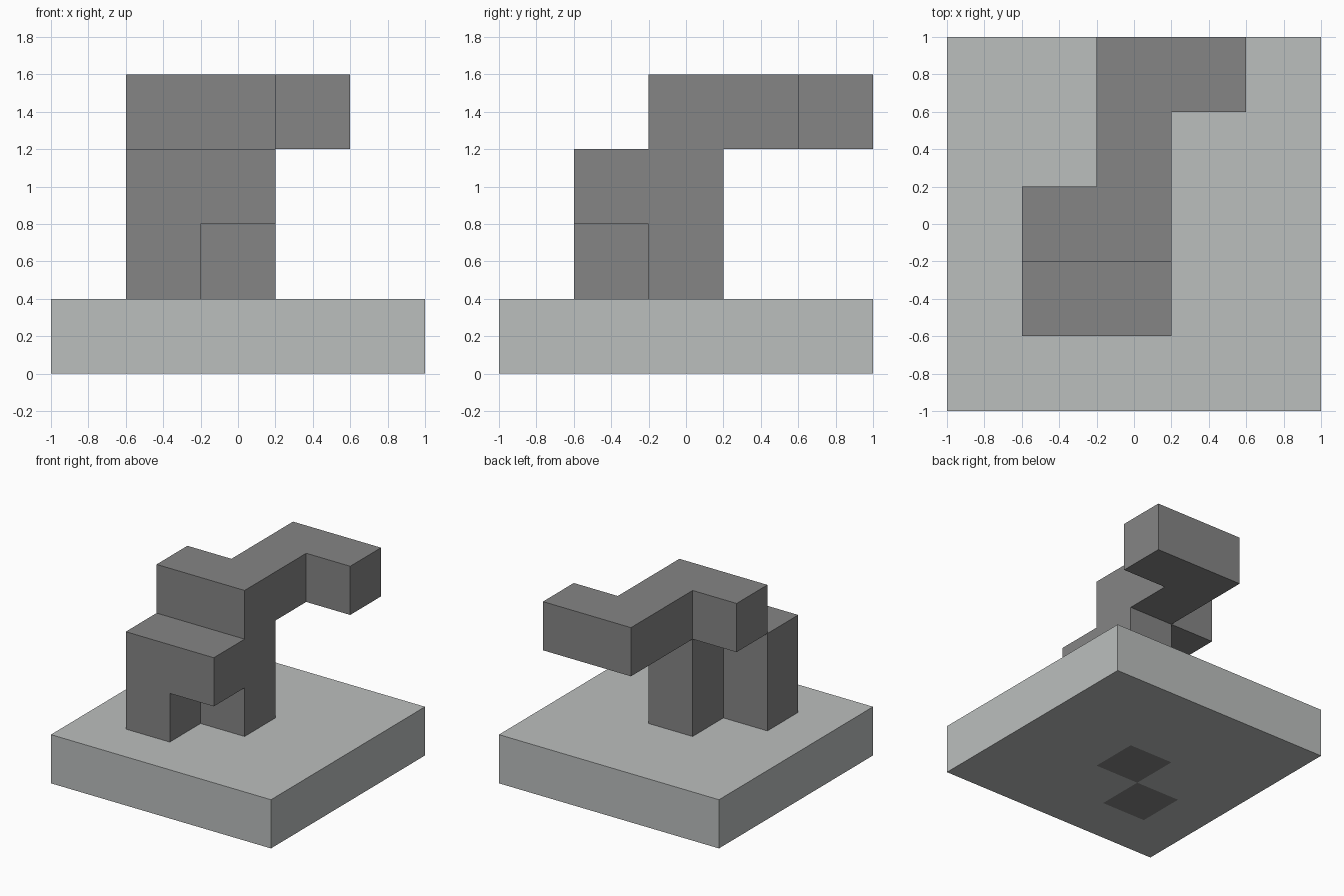
import bpy, bmesh
from mathutils import Vector

cube = bpy.data.objects.get("Cube")
if cube:
    bpy.data.objects.remove(cube, do_unlink=True)

UNIT = 0.4  # edge of one building block


def make_material(name, rgb):
    mat = bpy.data.materials.new(name)
    mat.use_nodes = True
    colour = (*rgb, 1.0)
    mat.diffuse_color = colour
    mat.node_tree.nodes["Principled BSDF"].inputs["Base Color"].default_value = colour
    return mat


def build_blocks(name, cells, solid, mat, merge_flat):
    """Outer shell of a group of unit blocks; faces against other blocks are left out."""
    bm = bmesh.new()
    for cell in sorted(cells):
        centre = Vector((cell[0], cell[1], cell[2] + 0.5)) * UNIT
        for axis in range(3):
            for side in (-1, 1):
                beside = list(cell)
                beside[axis] += side
                if tuple(beside) in solid:
                    continue
                corners = []
                for a, b in ((-1, -1), (1, -1), (1, 1), (-1, 1)):
                    offset = Vector((0, 0, 0))
                    offset[axis] = side
                    offset[(axis + 1) % 3] = a
                    offset[(axis + 2) % 3] = b
                    corners.append(bm.verts.new(centre + offset * UNIT / 2))
                bm.faces.new(corners if side > 0 else corners[::-1])
    bmesh.ops.remove_doubles(bm, verts=bm.verts[:], dist=0.001)
    if merge_flat:
        bmesh.ops.dissolve_limit(bm, angle_limit=0.01, verts=bm.verts[:], edges=bm.edges[:])
    mesh = bpy.data.meshes.new(name)
    bm.to_mesh(mesh)
    bm.free()
    mesh.materials.append(mat)
    obj = bpy.data.objects.new(name, mesh)
    bpy.context.scene.collection.objects.link(obj)
    return obj


# Two posts run from the underside of the base up through it
posts = {(x, x, z) for x in (-1, 0) for z in range(3)}
# Bridge between the posts, and the winding arm on top
bridge = {(0, -1, 2)}
arm = {(-1, 0, 3), (0, 0, 3), (0, 1, 3), (0, 2, 3), (1, 2, 3)}
figure = posts | bridge | arm

# Square base, one block thick, with sockets for the posts
base = {(x, y, 0) for x in range(-2, 3) for y in range(-2, 3)} - posts

solid = figure | base
light_grey = make_material("light grey", (0.50, 0.52, 0.515))
dark_grey = make_material("dark grey", (0.235, 0.235, 0.235))
build_blocks("base", base, solid, light_grey, False)
build_blocks("winding_block_figure", figure, solid, dark_grey, True)
